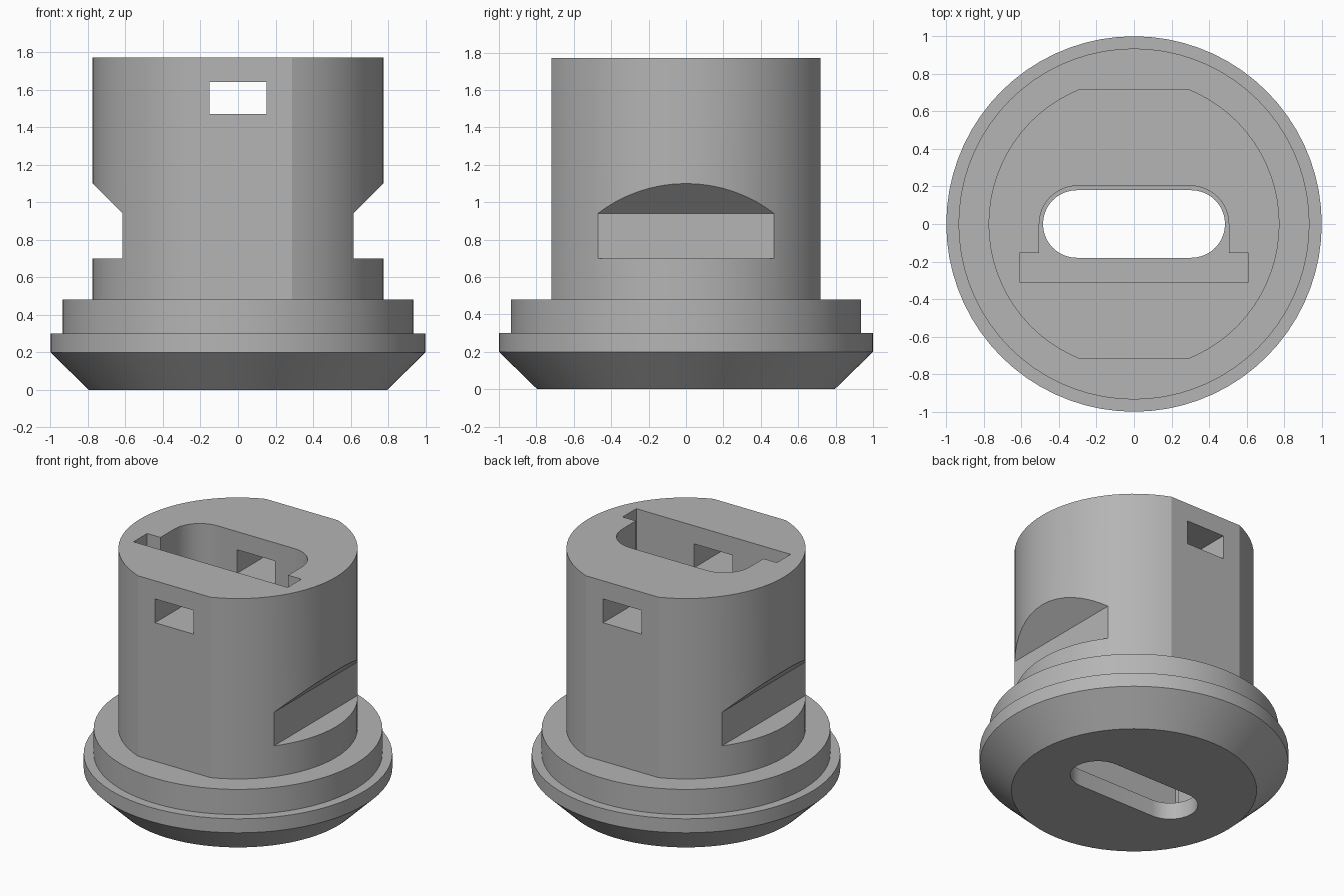
import bpy
import bmesh
from math import sin, cos, asin, pi, radians

cube = bpy.data.objects.get("Cube")
if cube:
    bpy.data.objects.remove(cube, do_unlink=True)

grey = bpy.data.materials.new("plain grey")
grey.use_nodes = True
colour = (0.46, 0.46, 0.46, 1)
grey.diffuse_color = colour
grey.node_tree.nodes["Principled BSDF"].inputs["Base Color"].default_value = colour


def arc(cx, cy, r, start, end, steps):
    return [(cx + r * cos(start + (end - start) * i / steps),
             cy + r * sin(start + (end - start) * i / steps)) for i in range(steps + 1)]


def add_object(name, bm):
    bmesh.ops.recalc_face_normals(bm, faces=bm.faces)
    mesh = bpy.data.meshes.new(name)
    bm.to_mesh(mesh)
    bm.free()
    mesh.materials.append(grey)
    obj = bpy.data.objects.new(name, mesh)
    bpy.context.collection.objects.link(obj)
    return obj


def prism(name, outline, low, high, axis="z"):
    """Extrude a closed outline along z, or an (x, z) outline along y."""
    bm = bmesh.new()
    place = (lambda a, b, t: (a, b, t)) if axis == "z" else (lambda a, b, t: (a, t, b))
    face = bm.faces.new([bm.verts.new(place(a, b, low)) for a, b in outline])
    extruded = bmesh.ops.extrude_face_region(bm, geom=[face])["geom"]
    verts = [v for v in extruded if isinstance(v, bmesh.types.BMVert)]
    bmesh.ops.translate(bm, verts=verts, vec=place(0, 0, high - low))
    return add_object(name, bm)


def lathe(name, profile, segments):
    bm = bmesh.new()
    rings = [[bm.verts.new((r * cos(2 * pi * i / segments), r * sin(2 * pi * i / segments), z))
              for i in range(segments)] for r, z in profile]
    for a, b in zip(rings, rings[1:]):
        for i in range(segments):
            j = (i + 1) % segments
            bm.faces.new((a[i], a[j], b[j], b[i]))
    bm.faces.new(rings[0])
    bm.faces.new(rings[-1])
    return add_object(name, bm)


def combine(target, other, operation):
    mod = target.modifiers.new(operation.lower(), "BOOLEAN")
    mod.operation = operation
    mod.solver = "EXACT"
    mod.object = other
    bpy.context.view_layer.objects.active = target
    bpy.ops.object.modifier_apply(modifier=mod.name)
    bpy.data.objects.remove(other, do_unlink=True)


# Stepped, chamfered base
plug = lathe("slotted_plug", [(0.795, 0), (1, 0.2), (1, 0.3), (0.935, 0.3), (0.935, 0.48)], 72)

# Round body with flats at front and back
radius, flat = 0.775, 0.72
a = asin(flat / radius)
body = prism("body", arc(0, 0, radius, -a, a, 28) + arc(0, 0, radius, pi - a, pi + a, 28), 0.4, 1.77)
combine(plug, body, "UNION")

# Narrow slot through the floor
floor_slot = arc(0.305, 0, 0.18, -pi / 2, pi / 2, 20) + arc(-0.305, 0, 0.18, pi / 2, 3 * pi / 2, 20)
combine(plug, prism("floor_slot", floor_slot, -0.2, 0.5), "DIFFERENCE")

# Deep pocket: rounded at the back, with a wider bar at the front
half = [(0.61, -0.31), (0.61, -0.155), (0.505, -0.155)] + arc(0.302, 0, 0.203, 0, pi / 2, 12)
pocket = half + [(-x, y) for x, y in reversed(half)]
combine(plug, prism("pocket", pocket, 0.12, 2), "DIFFERENCE")

# Window through front and back
window = [(-0.152, 1.47), (0.152, 1.47), (0.152, 1.64), (-0.152, 1.64)]
combine(plug, prism("window", window, -1, 1, "y"), "DIFFERENCE")

# Side notches with a sloped upper face
for side in (-1, 1):
    notch = [(0.615, 0.7), (0.9, 0.7), (0.9, 1.225), (0.615, 0.94)]
    combine(plug, prism("notch", [(side * x, z) for x, z in notch], -0.9, 0.9, "y"), "DIFFERENCE")

bpy.ops.object.select_all(action="DESELECT")
plug.select_set(True)
bpy.context.view_layer.objects.active = plug
bpy.ops.object.shade_smooth_by_angle(angle=radians(15))
